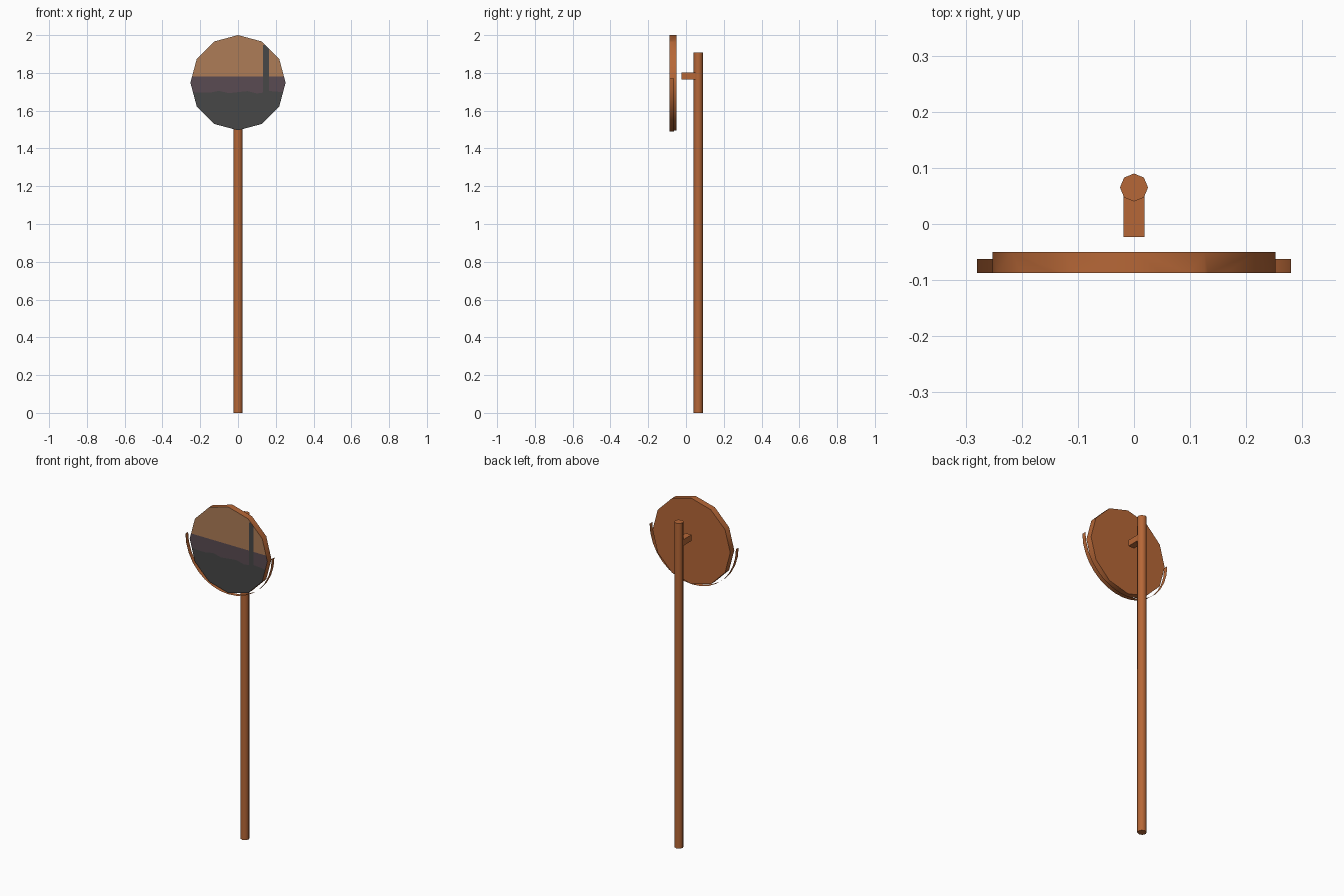
import bpy, bmesh, math
from mathutils import Vector

if "Cube" in bpy.data.objects:
    bpy.data.objects.remove(bpy.data.objects["Cube"])


def srgb(r, g, b):
    return tuple(((c / 255 + 0.055) / 1.055) ** 2.4 for c in (r, g, b)) + (1.0,)


def material(name, rgb):
    m = bpy.data.materials.new(name)
    m.diffuse_color = srgb(*rgb)
    m.use_nodes = True
    m.node_tree.nodes["Principled BSDF"].inputs["Base Color"].default_value = m.diffuse_color
    return m


RUST = material("rust brown", (182, 103, 55))
TAN = material("reflected tan", (173, 124, 87))
PLUM = material("reflected plum", (90, 75, 82))
GREY = material("reflected dark grey", (71, 71, 71))


def finish(name, bm, mats, smooth=None):
    me = bpy.data.meshes.new(name)
    bm.to_mesh(me)
    bm.free()
    ob = bpy.data.objects.new(name, me)
    bpy.context.collection.objects.link(ob)
    for m in mats:
        me.materials.append(m)
    if smooth:
        bpy.ops.object.select_all(action='DESELECT')
        ob.select_set(True)
        bpy.context.view_layer.objects.active = ob
        bpy.ops.object.shade_smooth_by_angle(angle=math.radians(smooth))
    return ob


def prism(points, direction):
    """Closed prism swept from a flat polygon."""
    bm = bmesh.new()
    face = bm.faces.new([bm.verts.new(p) for p in points])
    ext = bmesh.ops.extrude_face_region(bm, geom=[face], use_keep_orig=True)
    moved = [v for v in ext["geom"] if isinstance(v, bmesh.types.BMVert)]
    bmesh.ops.translate(bm, verts=moved, vec=direction)
    bmesh.ops.recalc_face_normals(bm, faces=bm.faces)
    return bm


def circle(n, r):
    return [(r * math.sin(2 * math.pi * i / n), r * math.cos(2 * math.pi * i / n)) for i in range(n)]


# Post
finish("post", prism([(x, 0.065 + y, 0) for x, y in circle(8, 0.025)], (0, 0, 1.907)), [RUST], 50)

# Bracket between post and mirror
finish("bracket", prism([(-0.019, -0.023, 1.765), (0.019, -0.023, 1.765),
                         (0.019, 0.05, 1.765), (-0.019, 0.05, 1.765)], (0, 0, 0.036)), [RUST])

# Mirror disc, its front cut into the reflected scene
FRONT, HORIZON, GROUND, POLE_TOP = -0.0875, 1.781, 1.698, 1.947
POLE_L, POLE_R = 0.132, 0.163
bm = prism([(x, FRONT, 1.748 + z) for x, z in circle(12, 0.252)], (0, 0.0375, 0))


def front_faces():
    return [f for f in bm.faces if f.normal.y < -0.9]


cuts = [((0, 0, z), (0, 0, 1)) for z in (HORIZON, GROUND, POLE_TOP)]
cuts += [((x, 0, 0), (1, 0, 0)) for x in (POLE_L, POLE_R)]
cuts += [((-0.2 + 0.05 * i, 0, 0), (1, 0, 0)) for i in range(7)]
for co, no in cuts:
    faces = front_faces()
    geom = set(faces)
    for f in faces:
        geom.update(f.edges)
        geom.update(f.verts)
    bmesh.ops.bisect_plane(bm, geom=list(geom), dist=1e-5, plane_co=co, plane_no=no)
    bm.normal_update()
for f in front_faces():
    c = f.calc_center_median()
    if c.z < GROUND or (POLE_L < c.x < POLE_R and c.z < POLE_TOP):
        f.material_index = 3
    else:
        f.material_index = 2 if c.z < HORIZON else 1
# uneven lower border of the plum band
for v in bm.verts:
    if abs(v.co.z - GROUND) < 1e-4 and abs(v.co.x) < 0.22 and v.co.y < FRONT + 1e-4:
        v.co.z += 0.007 * math.sin(v.co.x * 45)
finish("mirror_disc", bm, [RUST, TAN, PLUM, GREY], 40)

# Thin half hoop under the mirror
bm = bmesh.new()
N = 16
rows = []
for i in range(N + 1):
    a = math.pi + math.pi * i / N
    x, z = 0.28 * math.cos(a), 1.771 + 0.282 * math.sin(a)
    rows.append((bm.verts.new((x, -0.0875, z)), bm.verts.new((x, -0.0625, z))))
for (a, b), (c, d) in zip(rows, rows[1:]):
    bm.faces.new((a, c, d, b))
finish("lower_hoop", bm, [RUST], 40)
